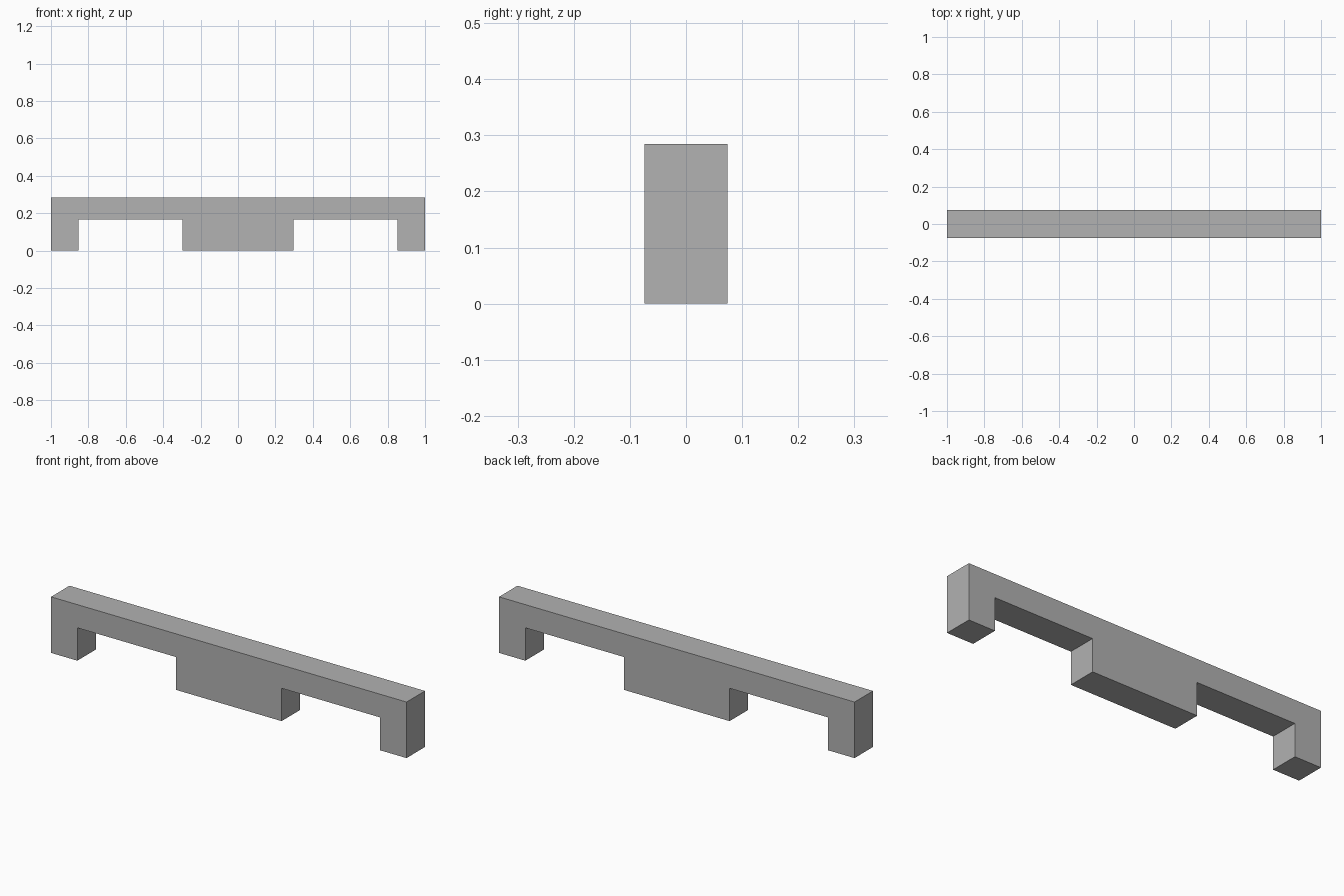
import bpy
import bmesh

cube = bpy.data.objects.get("Cube")
if cube:
    bpy.data.objects.remove(cube, do_unlink=True)

# Plain grey material
GREY = (0.445, 0.445, 0.445, 1.0)
grey = bpy.data.materials.new("plain_grey")
grey.use_nodes = True
grey.diffuse_color = GREY
grey.node_tree.nodes["Principled BSDF"].inputs["Base Color"].default_value = GREY

HEIGHT, DEPTH = 0.285, 0.148
OPENING_TOP = 0.167
FOOT_INNER, BLOCK_HALF = 0.852, 0.297

# Right half of the outline (x, z), from the centre block to the top corner
half = [(BLOCK_HALF, 0), (BLOCK_HALF, OPENING_TOP), (FOOT_INNER, OPENING_TOP),
        (FOOT_INNER, 0), (1, 0), (1, HEIGHT)]
outline = half + [(-x, z) for x, z in reversed(half)]

# Beam with two end feet and a centre block, extruded front to back
bm = bmesh.new()
front = bm.faces.new([bm.verts.new((x, -DEPTH / 2, z)) for x, z in outline])
extruded = bmesh.ops.extrude_face_region(bm, geom=[front])
back = [v for v in extruded["geom"] if isinstance(v, bmesh.types.BMVert)]
bmesh.ops.translate(bm, verts=back, vec=(0, DEPTH, 0))
bmesh.ops.recalc_face_normals(bm, faces=bm.faces)

mesh = bpy.data.meshes.new("footed_beam")
bm.to_mesh(mesh)
bm.free()
mesh.materials.append(grey)
beam = bpy.data.objects.new("footed_beam", mesh)
bpy.context.collection.objects.link(beam)
